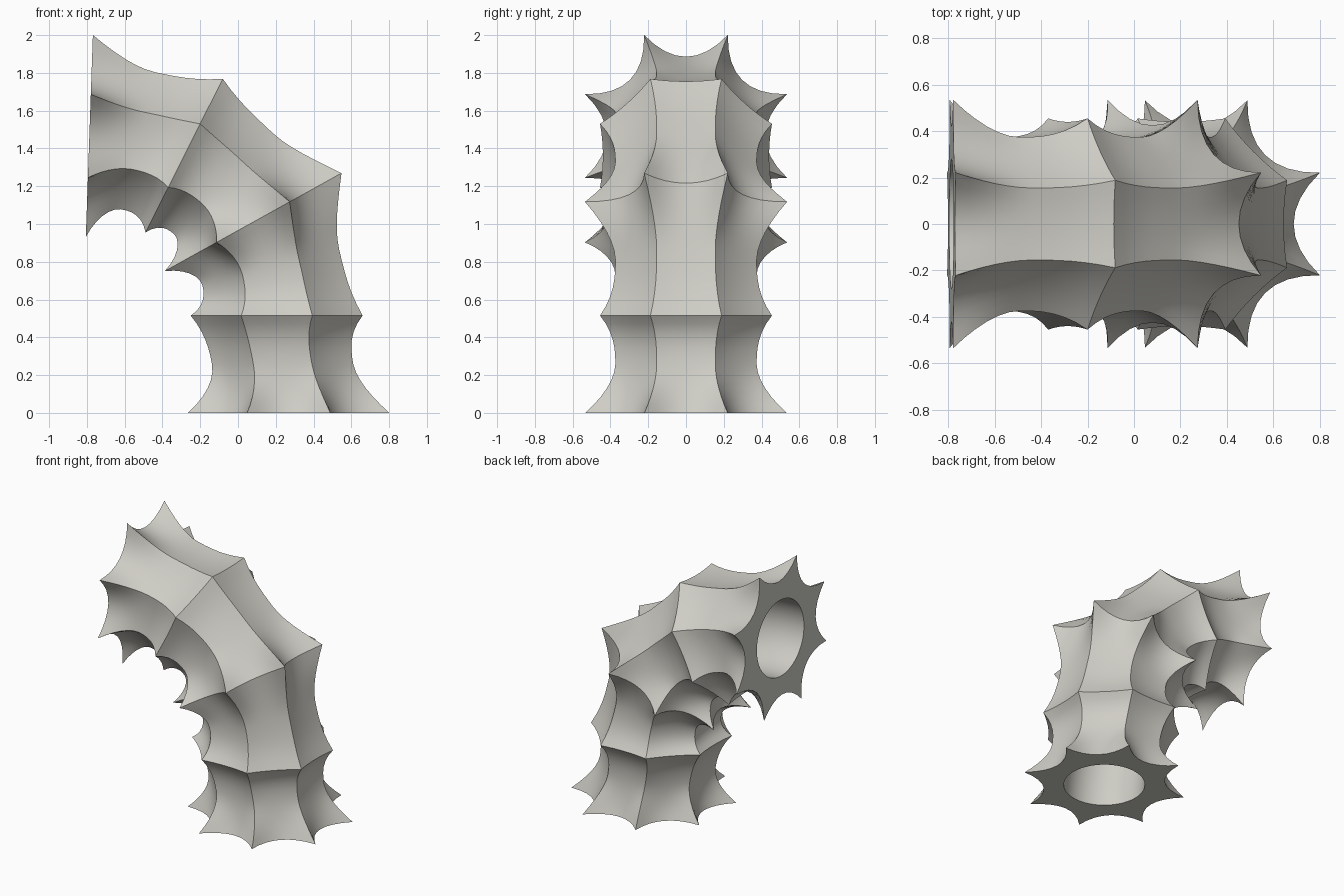
import bpy, bmesh, math
from mathutils import Vector

if "Cube" in bpy.data.objects:
    bpy.data.objects.remove(bpy.data.objects["Cube"])

# Rings along the elbow: centre x, centre z, tilt (deg), corner apothem, mid-panel apothem
RINGS = [(0.268, 0.0, 0, 0.533, 0.42),
         (0.205, 0.515, 0, 0.455, 0.44),
         (0.08, 1.01, 29, 0.535, 0.425),
         (-0.285, 1.362, 63.3, 0.455, 0.44),
         (-0.787, 1.466, 88, 0.535, 0.42)]
WAIST, WAIST_MID = 0.374, 0.362   # apothems halfway between rings
BORE = 0.28                       # radius of the hole
SIDES, SUB, STEPS = 8, 8, 12


def frame(i, v):
    """Centre and tilt on the bent centre line of segment i."""
    a, b = RINGS[i], RINGS[i + 1]
    p0, p1 = Vector((a[0], 0, a[1])), Vector((b[0], 0, b[1]))
    f0, f1 = math.radians(a[2]), math.radians(b[2])
    length = (p1 - p0).length
    t0 = Vector((-math.sin(f0), 0, math.cos(f0))) * length
    t1 = Vector((-math.sin(f1), 0, math.cos(f1))) * length
    c = (p0 * (2*v**3 - 3*v**2 + 1) + t0 * (v**3 - 2*v**2 + v)
         + p1 * (3*v**2 - 2*v**3) + t1 * (v**3 - v**2))
    return c, f0 + (f1 - f0) * v


def section(i, v):
    """Corner and mid-panel apothem: flared at rings, waisted between."""
    ring = RINGS[i] if v < 0.5 else RINGS[i + 1]
    s = abs(1 - 2 * v)
    s = s ** (1.8 if ring[3] > 0.5 else 2.6)
    return WAIST + (ring[3] - WAIST) * s, WAIST_MID + (ring[4] - WAIST_MID) * s


bm = bmesh.new()
outer, inner = [], []
for i in range(len(RINGS) - 1):
    for j in range(STEPS + (i == len(RINGS) - 2)):
        v = j / STEPS
        c, tilt = frame(i, v)
        corner, mid = section(i, v)
        out, side = Vector((math.cos(tilt), 0, math.sin(tilt))), Vector((0, 1, 0))
        ro, ri = [], []
        for k in range(SIDES * SUB):
            panel, t = k // SUB, 2 * (k % SUB) / SUB - 1
            ang = panel * math.tau / SIDES
            n = out * math.cos(ang) + side * math.sin(ang)
            w = side * math.cos(ang) - out * math.sin(ang)
            half = math.tan(math.pi / SIDES)
            ro.append(bm.verts.new(c + n * (mid + (corner - mid) * t * t) + w * (corner * half * t)))
            a = ang + t * math.pi / SIDES
            ri.append(bm.verts.new(c + (out * math.cos(a) + side * math.sin(a)) * BORE))
        outer.append(ro)
        inner.append(ri)


def bridge(a, b):
    for k in range(len(a)):
        m = (k + 1) % len(a)
        bm.faces.new((a[k], a[m], b[m], b[k]))


# Spiky outer skin, smooth bore, and the two flat annular ends
for a, b in zip(outer, outer[1:]):
    bridge(a, b)
for a, b in zip(inner, inner[1:]):
    bridge(b, a)
bridge(inner[0], outer[0])
bridge(outer[-1], inner[-1])
bmesh.ops.recalc_face_normals(bm, faces=bm.faces)

mesh = bpy.data.meshes.new("spiked_elbow_pipe")
bm.to_mesh(mesh)
bm.free()
pipe = bpy.data.objects.new("spiked_elbow_pipe", mesh)
bpy.context.collection.objects.link(pipe)
mat = bpy.data.materials.new("warm light grey")
mat.diffuse_color = (0.62, 0.61, 0.56, 1)
mat.use_nodes = True
mat.node_tree.nodes["Principled BSDF"].inputs["Base Color"].default_value = mat.diffuse_color
mesh.materials.append(mat)

bpy.context.view_layer.objects.active = pipe
pipe.select_set(True)
bpy.ops.object.shade_smooth_by_angle(angle=math.radians(30))
